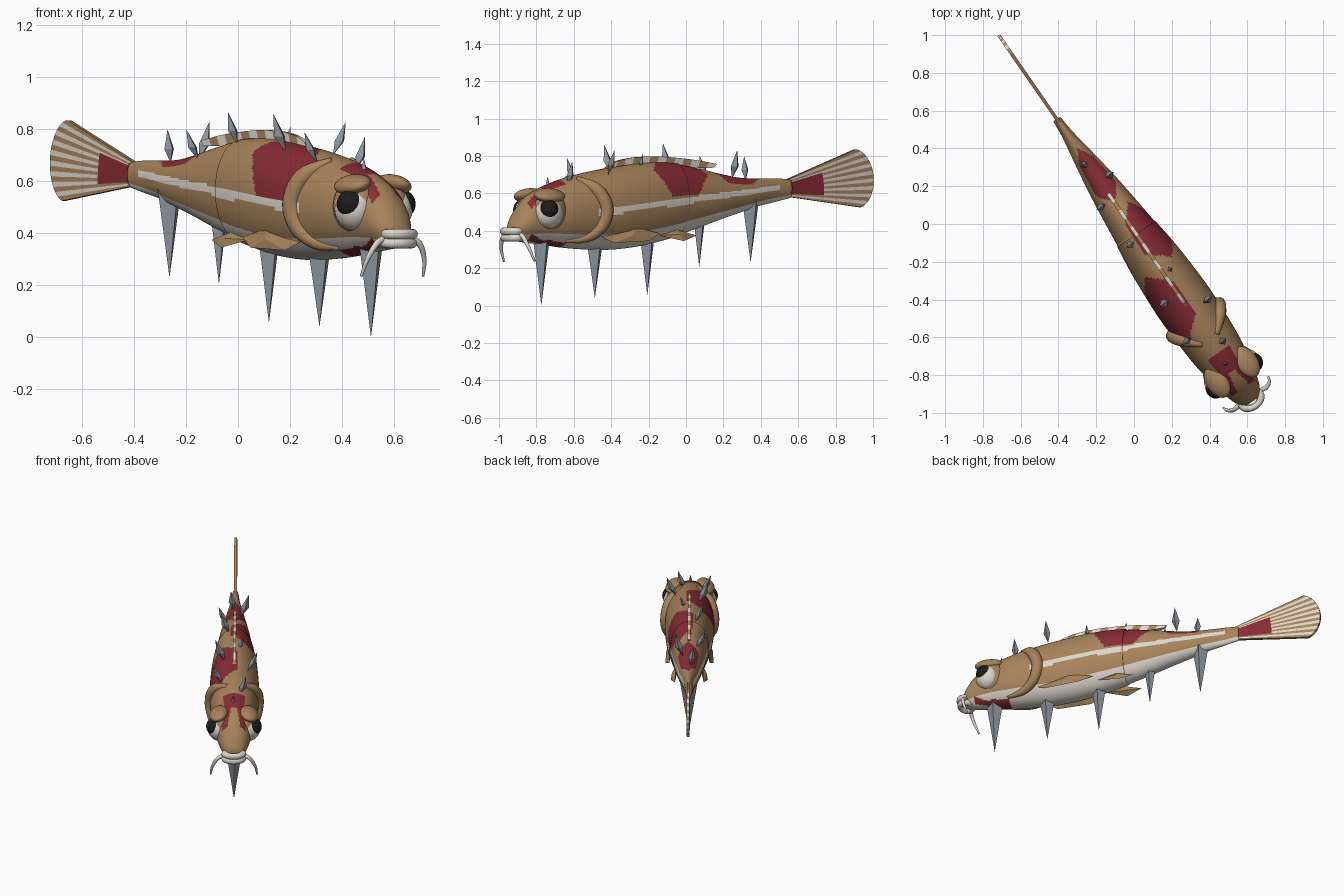
import bpy, math
from mathutils import Vector, Matrix

if "Cube" in bpy.data.objects:
    bpy.data.objects.remove(bpy.data.objects["Cube"])

# Fish frame: s runs forward, t to the fish's left, z up
F, L = Vector((.569, -.822, 0)), Vector((.822, .569, 0))


def W(s, t, z):
    return F * s + L * (t - .02) + Vector((0, 0, z))


def material(name, rgb):
    m = bpy.data.materials.new(name)
    m.diffuse_color = (*rgb, 1)
    m.use_nodes = True
    m.node_tree.nodes["Principled BSDF"].inputs["Base Color"].default_value = m.diffuse_color
    return m


TAN = material("tan_skin", (.39, .23, .105))
WHITE = material("cream", (.72, .68, .60))
RED = material("dark_red", (.24, .025, .035))
GREY = material("steel_grey", (.27, .30, .34))
BLACK = material("black", (.012, .012, .012))


def build(name, pts, faces, mats, idx=None, smooth=False):
    me = bpy.data.meshes.new(name)
    me.from_pydata([W(*p) for p in pts], [], faces)
    for m in mats:
        me.materials.append(m)
    for i, p in enumerate(me.polygons):
        p.use_smooth = smooth
        if idx:
            p.material_index = idx[i]
    ob = bpy.data.objects.new(name, me)
    bpy.context.collection.objects.link(ob)
    return ob


def spline(rows, u):
    """Smooth interpolation of rows whose first column is the parameter."""
    i = max(0, min(len(rows) - 2, sum(r[0] <= u for r in rows) - 1))

    def slope(j, k):
        a, b = rows[max(j - 1, 0)], rows[min(j + 1, len(rows) - 1)]
        return (b[k] - a[k]) / (b[0] - a[0])
    h = rows[i + 1][0] - rows[i][0]
    x = (u - rows[i][0]) / h
    return [rows[i][k] * (1 + 2 * x) * (1 - x) ** 2 + rows[i + 1][k] * x * x * (3 - 2 * x)
            + h * (slope(i, k) * x * (1 - x) ** 2 + slope(i + 1, k) * x * x * (x - 1))
            for k in range(1, len(rows[0]))]


# Body profile: s, bottom, top, half width
BODY = [(-.69, .575, .675, .022), (-.6, .555, .68, .03), (-.48, .53, .68, .05),
        (-.36, .495, .685, .07), (-.24, .46, .705, .088), (-.1, .415, .735, .105),
        (.05, .37, .76, .122), (.2, .335, .765, .14), (.35, .31, .755, .15),
        (.5, .298, .735, .155), (.65, .30, .71, .15), (.8, .31, .675, .14),
        (.92, .325, .635, .12), (1.02, .335, .58, .1), (1.09, .345, .50, .075),
        (1.13, .36, .43, .04)]


def section(s):
    lo, hi, w = spline(BODY, s)
    k = 1 - .03 * max(0, (s + .69) / .74) if s < .05 else 1   # step at the body seam
    return (lo + hi) / 2, (hi - lo) / 2 * k, w * k


def side_t(s, z):
    c, h, w = section(s)
    return w * math.sqrt(max(0, 1 - ((z - c) / h) ** 2))


def hexagon(a, b):
    a, b = abs(a), abs(b)
    return max(b, .5 * b + .87 * a) < .9


def skin(s, th, t, z):
    """0 tan, 1 cream, 2 red; th is degrees from the back towards the left."""
    c, h, w = section(s)
    if hexagon((s - .47) / .2, (th + 38) / 52) or hexagon((s - .07) / .18, (th - 36) / 52) \
            or hexagon((s + .33) / .17, (th - 3) / 55):
        return 2
    if .81 < s < .93 and abs(t) < .065 or \
            .93 <= s < 1.04 and abs(abs(t) - .035 - (s - .93) * .2) < .018:
        return 2
    if z < c - h * .62:
        return 1
    if -.6 < s < .66 and abs(z - .5 - .105 * (.65 - s)) < .012 + .008 * (s + .6):
        return 1
    return 0


# Body
N, R = 96, 150
rings = sorted([-.69 + 1.82 * i / R for i in range(R + 1)] + [.0499, .0501])
pts, faces, idx = [], [], []
for s in rings:
    c, h, w = section(s)
    pts += [(s, w * math.sin(2 * math.pi * j / N), c + h * math.cos(2 * math.pi * j / N))
            for j in range(N)]
for i in range(len(rings) - 1):
    for j in range(N):
        a, b = i * N + j, i * N + (j + 1) % N
        faces.append((a, b, b + N, a + N))
        s = (rings[i] + rings[i + 1]) / 2
        th = 360 * (j + .5) / N
        c, h, w = section(s)
        idx.append(skin(s, th if th < 180 else th - 360, w * math.sin(math.radians(th)),
                        c + h * math.cos(math.radians(th))))
faces += [tuple(range(N))[::-1], tuple(range((len(rings) - 1) * N, len(rings) * N))]
build("body", pts, faces, [TAN, WHITE, RED], idx + [0, 0], True)

# Tail fin: a fan of striped rays with a red base
SECT, RADII = 51, (.2, .3, .43, 1)
pts, faces, idx = [], [], []
for i in range(SECT + 1):
    u = i / SECT
    a = math.radians(-6.8 + 26.7 * u)
    end = .674 + .083 * (1 - (2 * u - 1) ** 2) ** .7
    for r in RADII:
        r = end if r == 1 else r
        pts.append((-.476 - r * math.cos(a), 0, .605 + r * math.sin(a)))
for i in range(SECT):
    for k in range(3):
        a = i * 4 + k
        faces.append((a, a + 1, a + 5, a + 4))
        idx.append(2 if k < 2 and 9 <= i < 40 else (i // 3) % 2)
fin = build("tail_fin", pts, faces, [TAN, WHITE, RED], idx)
sol = fin.modifiers.new("thickness", 'SOLIDIFY')
sol.thickness, sol.offset = .018, 0

# Dorsal fin: a striped ribbon arching over the back
ARCH = [(-.19, .737, .757), (-.05, .735, .778), (.1, .74, .792), (.25, .74, .797),
        (.4, .72, .785), (.5, .70, .757), (.565, .68, .71)]
pts, faces, idx = [], [], []
for i in range(43):
    s = -.19 + .755 * i / 42
    lo, hi = spline(ARCH, s)
    pts += [(s, 0, lo), (s - .02, 0, hi)]
for i in range(42):
    faces.append((2 * i, 2 * i + 1, 2 * i + 3, 2 * i + 2))
    idx.append((i // 3) % 2)
fin = build("dorsal_fin", pts, faces, [WHITE, TAN], idx)
sol = fin.modifiers.new("thickness", 'SOLIDIFY')
sol.thickness, sol.offset = .02, 0


def leaf(name, rim, side):
    """Low-poly leaf: a rim with a raised centre on both faces."""
    n = len(rim)
    c = [sum(p[k] for p in rim) / n for k in range(3)]
    v = [(s, t * side, z) for s, t, z in rim]
    v += [(c[0], (c[1] + .015) * side, c[2] + .006), (c[0], (c[1] - .015) * side, c[2] - .006)]
    f = [(i, (i + 1) % n, n) for i in range(n)] + [((i + 1) % n, i, n + 1) for i in range(n)]
    build(name, v, f, [TAN])


def ball(name, s, t, z, size, mat, lean=0):
    bpy.ops.mesh.primitive_uv_sphere_add(segments=32, ring_count=20, radius=1)
    ob = bpy.context.object
    ob.name = name
    rot = Matrix((F, L, (0, 0, 1))).transposed().to_4x4()
    ob.matrix_world = Matrix.Translation(W(s, t, z)) @ rot @ \
        Matrix.Rotation(lean, 4, 'X') @ Matrix.Diagonal((*size, 1))
    ob.data.materials.append(mat)
    bpy.ops.object.shade_smooth()


def tube(name, path, mat, n=12, steps=24):
    """Tapered tube along rows of (s, t, z, radius)."""
    rows = [(i, *p) for i, p in enumerate(path)]
    ring = [spline(rows, (len(path) - 1) * i / steps) for i in range(steps + 1)]
    v, f = [], []
    for i, p in enumerate(ring):
        d = Vector(ring[min(i + 1, steps)][:3]) - Vector(ring[max(i - 1, 0)][:3])
        a = d.cross(Vector((.3, 1, .1))).normalized()
        b = d.cross(a).normalized()
        v += [Vector(p[:3]) + p[3] * (a * math.cos(2 * math.pi * j / n)
                                      + b * math.sin(2 * math.pi * j / n)) for j in range(n)]
    for i in range(steps):
        f += [(i * n + j, i * n + (j + 1) % n, (i + 1) * n + (j + 1) % n, (i + 1) * n + j)
              for j in range(n)]
    f += [tuple(range(n))[::-1], tuple(range(steps * n, steps * n + n))]
    build(name, v, f, [mat], None, True)


for side, tag in ((1, "left"), (-1, "right")):
    # Side fins
    leaf(tag + "_front_fin", [(.62, .11, .37), (.40, .125, .42), (.24, .125, .385),
                              (.33, .15, .345), (.55, .14, .335)], side)
    leaf(tag + "_rear_fin", [(.22, .085, .375), (.10, .085, .405), (-.02, .09, .375),
                             (.08, .115, .345)], side)
    # Gill cover
    tube(tag + "_gill_cover", [(s, side * (side_t(s, z) - .005), z, r) for s, z, r in
         ((.73, .68, .014), (.65, .62, .036), (.605, .52, .038), (.63, .42, .034),
          (.71, .36, .024), (.82, .345, .01))], TAN)
    # Eye, lid and socket
    ball(tag + "_eye_socket", .925, side * .075, .505, (.098, .075, .105), TAN)
    ball(tag + "_eye", .945, side * .09, .495, (.08, .075, .083), WHITE)
    ball(tag + "_pupil", .962, side * .12, .512, (.054, .053, .056), BLACK)
    ball(tag + "_eyelid", .94, side * .095, .588, (.092, .06, .036), TAN, -side * .35)
    # Whisker
    tube(tag + "_whisker", [(1.10, side * .05, .385, .013), (1.11, side * .1, .36, .012),
                            (1.095, side * .133, .30, .009), (1.07, side * .145, .235, .005)], WHITE)

# Lips
for name, z, s0 in (("upper_lip", .397, 1.12), ("lower_lip", .362, 1.115)):
    v, f, n, m = [], [], 32, 12
    for i in range(n):
        a = 2 * math.pi * i / n
        for j in range(m):
            b = 2 * math.pi * j / m
            q = 1 + .4 * math.cos(b)
            v.append((s0 + .04 * q * math.cos(a), .055 * q * math.sin(a), z + .02 * math.sin(b)))
            f.append((i * m + j, (i + 1) % n * m + j, (i + 1) % n * m + (j + 1) % m,
                      i * m + (j + 1) % m))
    build(name, v, f, [WHITE], None, True)

# Long spikes under the belly: s, tip height, base height, radius
for i, (s, tip, base, r) in enumerate(((.927, 0, .36, .055), (.579, .04, .33, .05),
                                       (.238, .055, .36, .046), (-.1, .205, .44, .034),
                                       (-.434, .23, .57, .055))):
    ring = [(s + r * dx, r * dy, base) for dx, dy in ((1, 0), (0, 1), (-1, 0), (0, -1))]
    build("belly_spike_%d" % (i + 1), ring + [(s, 0, tip)],
          [(0, 1, 2, 3)] + [(j, 4, (j + 1) % 4) for j in range(4)], [GREY])

# Crystals on the back: x, y, lower and upper height
for i, (x, y, lo, hi) in enumerate(((-.265, .315, .67, .80), (-.13, .26, .68, .83),
                                    (-.175, .09, .68, .80), (-.02, -.11, .74, .868),
                                    (.19, -.24, .73, .81), (.16, -.42, .71, .86),
                                    (.39, -.4, .70, .83), (.47, -.62, .64, .77),
                                    (.28, -.62, .67, .79), (.485, -.74, .58, .69))):
    s, t = .569 * x - .822 * y, .822 * x + .569 * y + .02
    lean = max(-.03, min(.03, t * .4))
    r = .17 * (hi - lo)
    mid = lo + .42 * (hi - lo)
    ring = [(s + r * dx, t + r * dy, mid) for dx, dy in ((1, 0), (0, 1), (-1, 0), (0, -1))]
    build("back_crystal_%d" % (i + 1), ring + [(s, t + lean, hi), (s, t - lean, lo)],
          [(j, (j + 1) % 4, 4) for j in range(4)] + [((j + 1) % 4, j, 5) for j in range(4)], [GREY])
